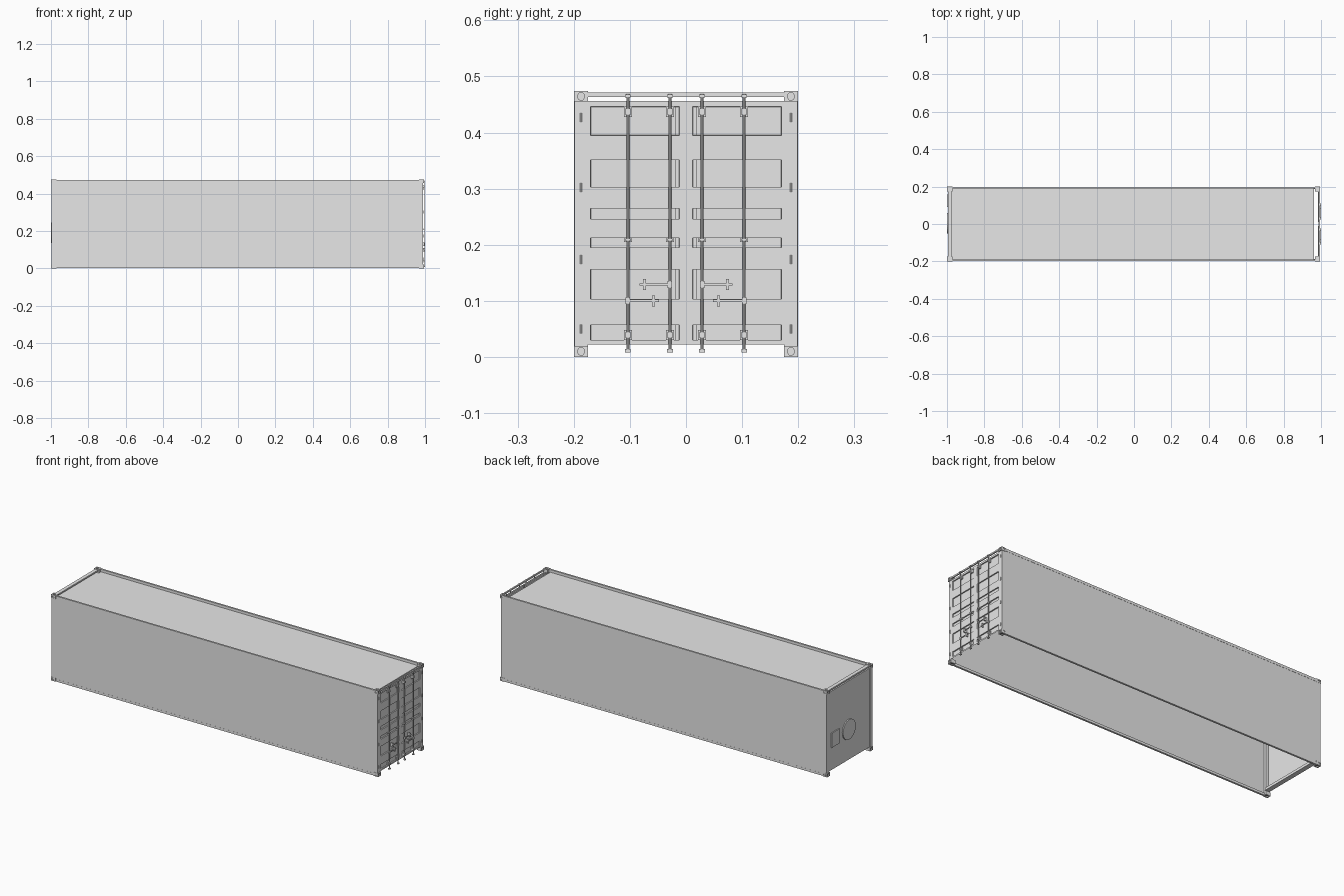
import bpy, bmesh, math
from mathutils import Matrix, Vector

cube = bpy.data.objects.get("Cube")
if cube:
    bpy.data.objects.remove(cube)

grey = bpy.data.materials.new("light_grey_paint")
grey.use_nodes = True
grey.diffuse_color = (0.8, 0.8, 0.8, 1)
grey.node_tree.nodes["Principled BSDF"].inputs["Base Color"].default_value = (0.8, 0.8, 0.8, 1)


def make(name, bm):
    mesh = bpy.data.meshes.new(name)
    bm.to_mesh(mesh)
    bm.free()
    obj = bpy.data.objects.new(name, mesh)
    bpy.context.collection.objects.link(obj)
    mesh.materials.append(grey)
    return obj


def add_box(bm, x, y, z):
    """Add a box spanning the given (min, max) ranges."""
    size = [b - a for a, b in (x, y, z)]
    mid = [(a + b) / 2 for a, b in (x, y, z)]
    bmesh.ops.create_cube(bm, size=1, matrix=Matrix.Translation(mid) @ Matrix.Diagonal((*size, 1)))


def add_rod(bm, centre, axis, radius, length, stretch=1, sides=10):
    """Add a cylinder along an axis; stretch makes its section oval."""
    turn = Vector((0, 0, 1)).rotation_difference(Vector(axis)).to_matrix().to_4x4()
    bmesh.ops.create_cone(bm, cap_ends=True, segments=sides, radius1=radius, radius2=radius, depth=length,
                          matrix=Matrix.Translation(centre) @ turn @ Matrix.Diagonal((stretch, 1, 1, 1)))


def box(name, x, y, z):
    bm = bmesh.new()
    add_box(bm, x, y, z)
    return make(name, bm)


def span(mid, half):
    return (mid - half, mid + half)


def side_range(s, a, b):
    return tuple(sorted((s * a, s * b)))


DOOR_X = 0.989
PANELS = [(0.03, 0.057), (0.103, 0.156), (0.195, 0.212), (0.246, 0.265), (0.303, 0.351), (0.395, 0.446)]

# Roof and end wall
box("roof", (-0.99, 0.963), (-0.198, 0.198), (0.451, 0.455))
box("end_wall", (-0.994, -0.99), (-0.185, 0.185), (0.022, 0.456))
box("end_header", (-0.995, -0.975), (-0.178, 0.178), (0.463, 0.471))
box("end_sill", (-0.994, -0.968), (-0.178, 0.178), (0.022, 0.036))
box("door_header", (0.987, 0.994), (-0.178, 0.178), (0.463, 0.471))

# Side walls, rails and posts
for s, label in ((1, "back"), (-1, "front")):
    box(label + "_side_wall", (-0.99, DOOR_X), side_range(s, 0.194, 0.198), (0.002, 0.46))
    box(label + "_top_rail", (-0.975, 0.97), side_range(s, 0.189, 0.199), (0.458, 0.472))
    box(label + "_bottom_rail", (-0.975, 0.97), side_range(s, 0.188, 0.1985), (0.001, 0.014))
    box(label + "_end_post", (-0.997, -0.973), side_range(s, 0.178, 0.1995), (0.015, 0.458))
    box(label + "_door_post", (0.983, DOOR_X + 0.0005), side_range(s, 0.175, 0.1985), (0.015, 0.458))

# Corner castings with oval pockets on their outer faces
for sx in (1, -1):
    for sy in (1, -1):
        for top in (0, 1):
            xa, xb = (0.967, 0.994) if sx > 0 else (-1, -0.971)
            za, zb = (0.455, 0.474) if top else (0, 0.02)
            casting = box("corner_casting", (xa, xb), side_range(sy, 0.175, 0.2), (za, zb))
            mid = Vector(((xa + xb) / 2, sy * 0.187, (za + zb) / 2))
            bm = bmesh.new()
            add_rod(bm, (xb if sx > 0 else xa, mid.y, mid.z), (1, 0, 0), 0.006, 0.008, 1.2, 16)
            add_rod(bm, (mid.x, sy * 0.2, mid.z), (0, 1, 0), 0.006, 0.008, 1.2, 16)
            add_rod(bm, (mid.x, mid.y, zb if top else za), (0, 0, 1), 0.006, 0.008, 1.3, 16)
            cutter = make("casting_cutter", bm)
            cutter.hide_render = True
            cutter.display_type = 'WIRE'
            cutter.hide_set(True)
            cut = casting.modifiers.new("pockets", 'BOOLEAN')
            cut.operation = 'DIFFERENCE'
            cut.object = cutter

# Door leaves: a sheet split into cells, with the panel cells pressed in
for s, label in ((1, "back"), (-1, "front")):
    ys = [0.001, 0.012, 0.17, 0.178]
    zs = [0.022] + [v for p in PANELS for v in p] + [0.456]
    bm = bmesh.new()
    grid = [[bm.verts.new((DOOR_X, s * y, z)) for z in zs] for y in ys]
    pressed = []
    for i in range(len(ys) - 1):
        for j in range(len(zs) - 1):
            loop = [grid[i][j], grid[i + 1][j], grid[i + 1][j + 1], grid[i][j + 1]]
            face = bm.faces.new(loop if s > 0 else loop[::-1])
            if i == 1 and j % 2 == 1:
                pressed.append(face)
    bm.normal_update()
    bmesh.ops.inset_region(bm, faces=pressed, thickness=0.0005, depth=-0.006)
    for z in PANELS:
        add_box(bm, (DOOR_X - 0.006, DOOR_X - 0.003), side_range(s, 0.012, 0.02), z)
    make(label + "_door", bm)
box("door_seal", (DOOR_X - 0.002, DOOR_X), (-0.001, 0.001), (0.022, 0.456))

# Hinges on the door posts
for s in (1, -1):
    for z in (0.05, 0.174, 0.302, 0.427):
        bm = bmesh.new()
        add_rod(bm, (DOOR_X + 0.001, s * 0.187, z), (0, 0, 1), 0.002, 0.016)
        add_box(bm, span(DOOR_X, 0.002), span(s * 0.187, 0.0025), span(z, 0.004))
        make("hinge", bm)

# Locking bars, with end cams, guides and handles
BAR_X = 0.9955
for s in (1, -1):
    for y in (0.0286, 0.1036):
        bm = bmesh.new()
        add_rod(bm, (BAR_X, s * y, 0.239), (0, 0, 1), 0.0025, 0.46)
        make("locking_bar", bm)
        bm = bmesh.new()
        for z in (0.011, 0.465):
            add_box(bm, (0.991, 1), span(s * y, 0.005), span(z, 0.003))
        for z, half in ((0.039, 0.009), (0.209, 0.004), (0.437, 0.009)):
            add_box(bm, (DOOR_X - 0.003, 0.999), span(s * y, 0.0045), span(z, half * 0.6))
            add_box(bm, (DOOR_X - 0.004, 0.992), span(s * y, 0.007), span(z, half))
        make("bar_guides", bm)

    for start, end, catch, z in ((0.0286, 0.083, 0.074, 0.129), (0.1036, 0.048, 0.058, 0.1)):
        bm = bmesh.new()
        add_box(bm, (0.995, 0.9985), side_range(s, start, end), span(z, 0.002))
        add_box(bm, (0.992, 0.9995), span(s * start, 0.004), span(z, 0.006))
        add_box(bm, (DOOR_X - 0.006, 0.9995), span(s * catch, 0.0025), span(z, 0.01))
        make("bar_handle", bm)

# Round cover and square hatch on the end wall
bm = bmesh.new()
add_rod(bm, (-0.996, 0.005, 0.19), (1, 0, 0), 0.055, 0.007, 1, 32)
make("round_cover", bm)
box("square_hatch", (-0.9995, -0.993), (0.09, 0.158), (0.147, 0.227))
